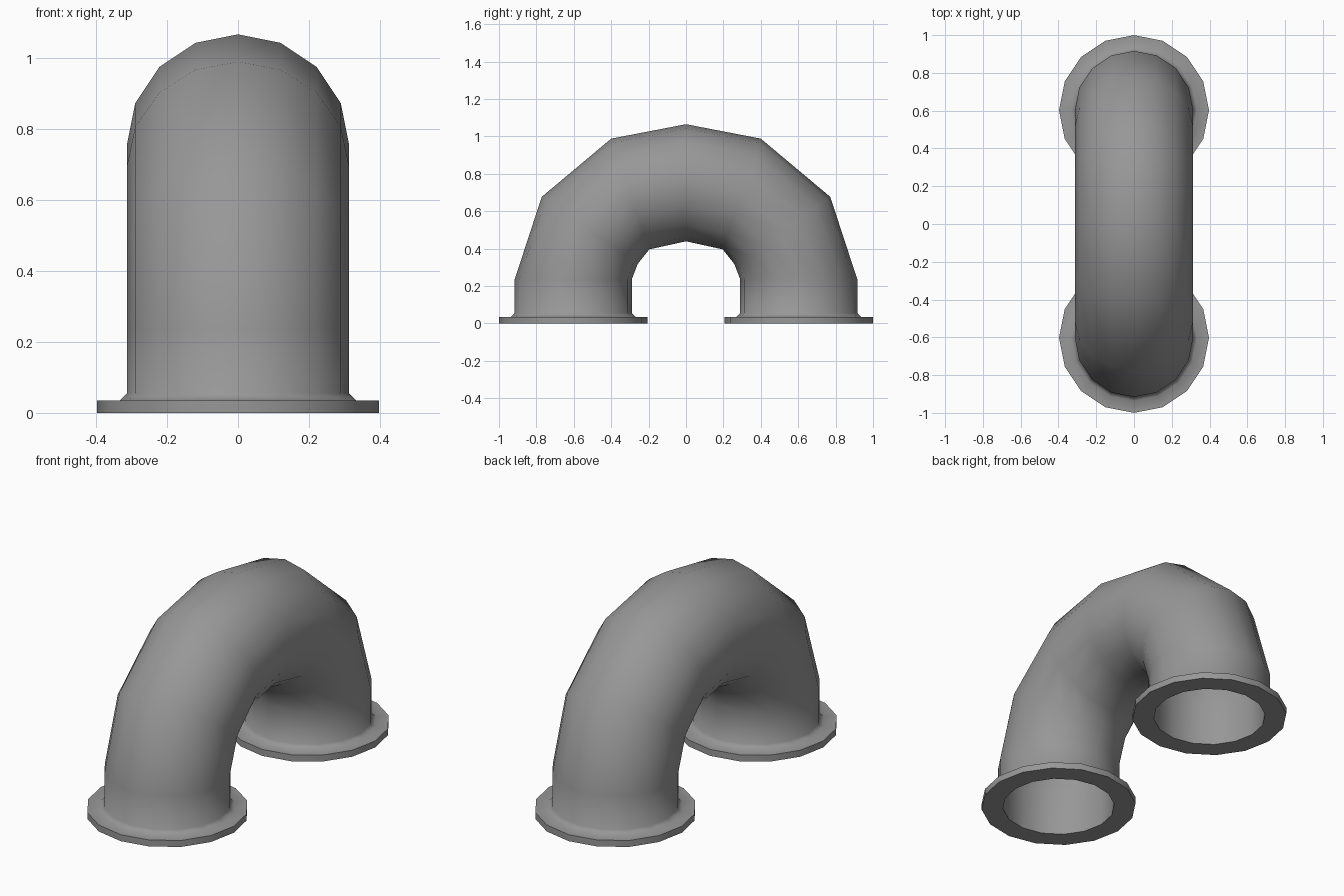
import bpy, bmesh
from math import sin, cos, pi, radians
from mathutils import Vector

if "Cube" in bpy.data.objects:
    bpy.data.objects.remove(bpy.data.objects["Cube"])

SIDES = 16
LEG_Y = 0.603
PIPE_R, BORE_R, FLARE_R, FLANGE_R = 0.313, 0.287, 0.333, 0.397
FLANGE_Z = 0.035

# Material
grey = bpy.data.materials.new("cast grey")
grey.use_nodes = True
colour = (0.31, 0.31, 0.31, 1)
grey.diffuse_color = colour
grey.node_tree.nodes["Principled BSDF"].inputs["Base Color"].default_value = colour

# Bend stations on one half: centre y, centre z, tilt of the cross-section
BEND = [(LEG_Y, 0.235, 0), (0.515, 0.497, 35), (0.298, 0.692, 71)]
CROWN = (0, 0.752, 90)


def mirrored(stations):
    """The other half of the path, in travelling order."""
    return [(-s[0], s[1], 180 - s[2], *s[3:]) for s in reversed(stations)]


def ring(bm, y, z, tilt, radius):
    """A circle of vertices, its first one on the outside of the bend."""
    a = radians(tilt)
    outward = Vector((0, cos(a), sin(a)))
    verts = []
    for k in range(SIDES):
        t = 2 * pi * k / SIDES
        p = Vector((0, y, z)) + radius * (cos(t) * outward + sin(t) * Vector((1, 0, 0)))
        verts.append(bm.verts.new(p))
    return verts


# Flange, flare and outer skin of one half
foot = [(BORE_R, 0), (FLANGE_R, 0), (FLANGE_R, FLANGE_Z),
        (FLARE_R, FLANGE_Z), (PIPE_R, 0.055)]
outer = [(LEG_Y, z, 0, r) for r, z in foot] + [(*s, PIPE_R) for s in BEND]
# Bore wall of one half, sharing the foot ring of the outer skin
bore = [(*s, BORE_R) for s in BEND]

skin = outer + [(*CROWN, PIPE_R)] + mirrored(outer)
lining = bore + [(*CROWN, BORE_R)] + mirrored(bore)

# Loft a closed chain: out along the skin, back through the bore
bm = bmesh.new()
rings = [ring(bm, *s) for s in skin + lining[::-1]]
for i, a in enumerate(rings):
    b = rings[(i + 1) % len(rings)]
    for k in range(SIDES):
        n = (k + 1) % SIDES
        bm.faces.new((a[k], a[n], b[n], b[k]))
bmesh.ops.recalc_face_normals(bm, faces=bm.faces)

mesh = bpy.data.meshes.new("flanged_pipe_bend")
bm.to_mesh(mesh)
bm.free()
mesh.materials.append(grey)
pipe = bpy.data.objects.new("flanged_pipe_bend", mesh)
bpy.context.collection.objects.link(pipe)

# Smooth shading with crisp flange rims
bpy.ops.object.select_all(action="DESELECT")
pipe.select_set(True)
bpy.context.view_layer.objects.active = pipe
bpy.ops.object.shade_smooth_by_angle(angle=radians(50))
